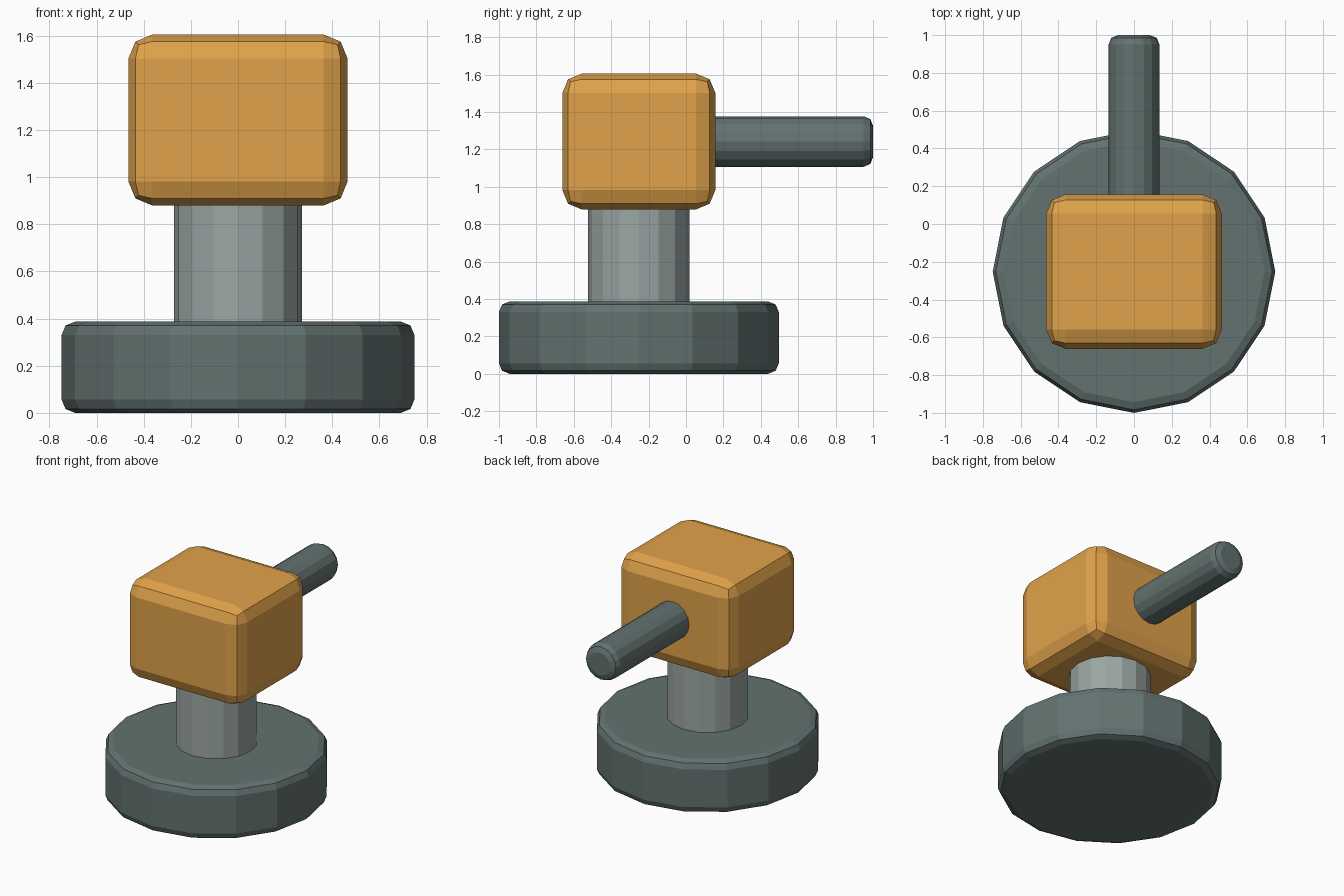
import bpy, bmesh
from math import pi
from mathutils import Matrix

default = bpy.data.objects.get("Cube")
if default:
    bpy.data.objects.remove(default, do_unlink=True)


def material(name, srgb):
    linear = [((c / 255 + 0.055) / 1.055) ** 2.4 for c in srgb] + [1]
    mat = bpy.data.materials.new(name)
    mat.use_nodes = True
    mat.diffuse_color = linear
    node = next(n for n in mat.node_tree.nodes if n.type == "BSDF_PRINCIPLED")
    node.inputs["Base Color"].default_value = linear
    return mat


DARK = material("dark slate", (98, 114, 112))
GREY = material("light grey", (154, 166, 163))
ORANGE = material("orange", (224, 162, 74))


def finish(name, bm, mat, edges, width):
    """Round the chosen edges in two steps and make the object."""
    if width:
        bmesh.ops.bevel(bm, geom=edges, offset=width, segments=2,
                        profile=0.5, affect="EDGES")
    bmesh.ops.recalc_face_normals(bm, faces=bm.faces)
    mesh = bpy.data.meshes.new(name)
    bm.to_mesh(mesh)
    bm.free()
    mesh.materials.append(mat)
    obj = bpy.data.objects.new(name, mesh)
    bpy.context.collection.objects.link(obj)
    return obj


def cylinder(name, mat, radius, start, end, width=0):
    """Upright 16-sided cylinder with rounded rims."""
    bm = bmesh.new()
    bmesh.ops.create_cone(
        bm, cap_ends=True, segments=16, radius1=radius, radius2=radius,
        depth=end - start, matrix=Matrix.Translation((0, 0, (start + end) / 2)))
    rims = [e for e in bm.edges
            if abs(e.verts[0].co.z - e.verts[1].co.z) < 0.001]
    return finish(name, bm, mat, rims, width)


AXIS_Y = -0.252

# Round base and the column on it
base = cylinder("base", DARK, 0.748, 0, 0.387, 0.056)
column = cylinder("column", GREY, 0.272, 0.35, 0.92)
for part in (base, column):
    part.location.y = AXIS_Y

# Block head
bm = bmesh.new()
bmesh.ops.create_cube(bm, size=1, matrix=Matrix.Diagonal((0.93, 0.817, 0.725, 1)))
head = finish("head_block", bm, ORANGE, bm.edges[:], 0.102)
head.location = (0, AXIS_Y, 1.242)

# Rod pointing backward out of the head
rod = cylinder("rear_rod", DARK, 0.135, 0, 0.95, 0.05)
rod.rotation_euler.x = -pi / 2
rod.location = (0, 0.05, 1.242)
